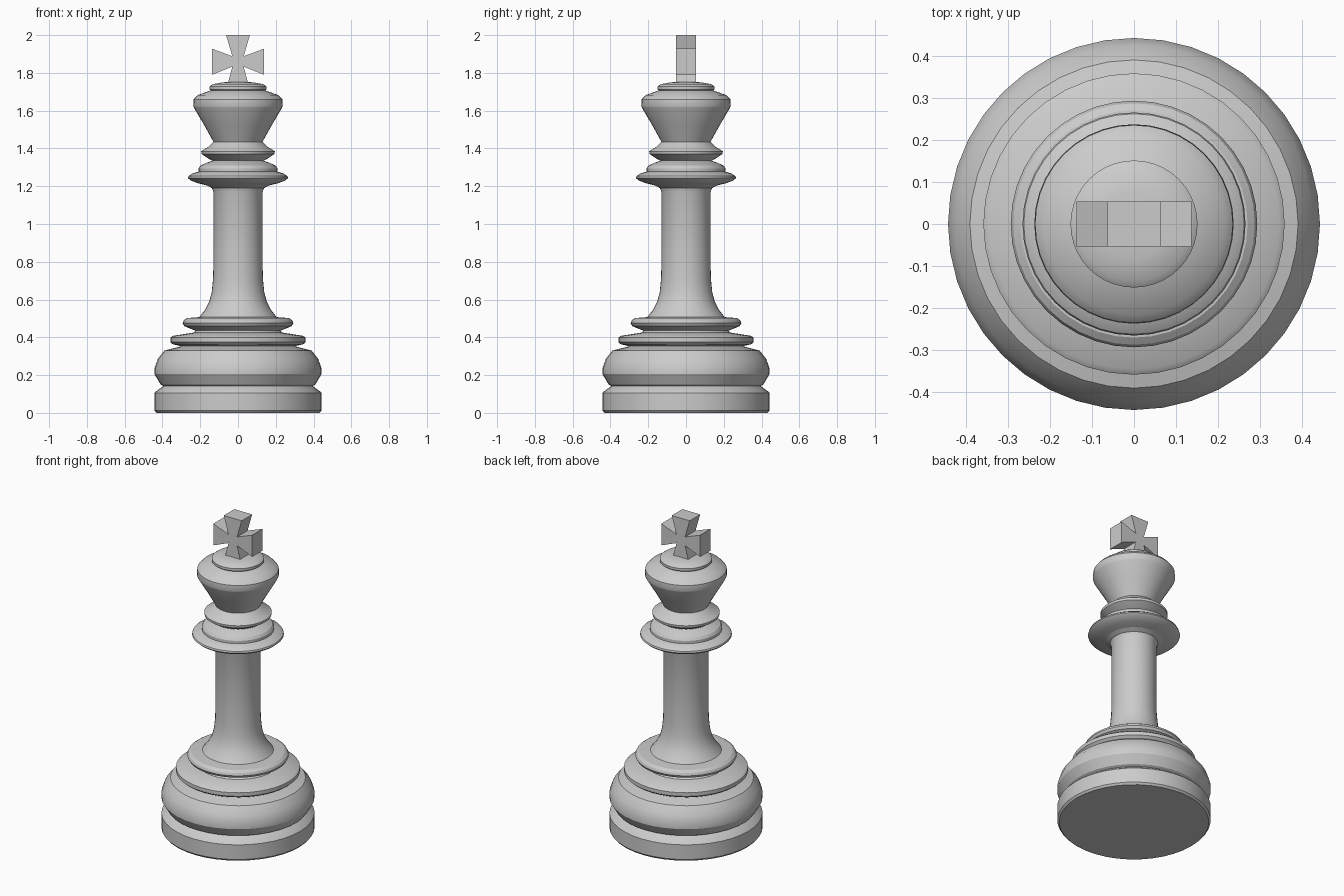
import bpy, bmesh
from math import cos, sin, tau, radians

SIDES = 40


def finish(name, bm):
    mesh = bpy.data.meshes.new(name)
    bm.to_mesh(mesh)
    bm.free()
    obj = bpy.data.objects.new(name, mesh)
    bpy.context.collection.objects.link(obj)
    return obj


def lathe(name, profile):
    """Turn a bottom-to-top list of (radius, height) around the z axis."""
    bm = bmesh.new()
    rings = [[bm.verts.new((r * cos(tau * i / SIDES), r * sin(tau * i / SIDES), z))
              for i in range(SIDES)] for r, z in profile]
    for low, high in zip(rings, rings[1:]):
        for i in range(SIDES):
            j = (i + 1) % SIDES
            bm.faces.new((low[i], low[j], high[j], high[i]))
    bmesh.ops.remove_doubles(bm, verts=bm.verts, dist=1e-5)
    obj = finish(name, bm)
    bpy.ops.object.select_all(action='DESELECT')
    obj.select_set(True)
    bpy.context.view_layer.objects.active = obj
    bpy.ops.object.shade_smooth_by_angle(angle=radians(30))
    return obj


# Foot disc and the rounded cushion above it
lathe("foot", [(0, 0), (0.432, 0), (0.442, 0.012), (0.442, 0.105),
               (0.437, 0.112), (0.395, 0.142)])
lathe("cushion", [(0.395, 0.142), (0.41, 0.15), (0.442, 0.205), (0.442, 0.237),
                  (0.425, 0.285), (0.39, 0.33), (0.30, 0.353)])

# Two stacked rings
lathe("lower_ring", [(0.30, 0.353), (0.345, 0.363), (0.358, 0.375), (0.358, 0.398),
                     (0.345, 0.408), (0.235, 0.425)])
lathe("upper_ring", [(0.235, 0.425), (0.225, 0.435), (0.255, 0.447), (0.285, 0.46),
                     (0.293, 0.475), (0.287, 0.49), (0.27, 0.502), (0.205, 0.507)])

# Flared shaft
lathe("shaft", [(0.205, 0.507), (0.175, 0.545), (0.152, 0.59), (0.139, 0.64),
                (0.132, 0.71), (0.13, 0.80), (0.13, 1.17), (0.138, 1.19),
                (0.165, 1.204)])

# Collar: wide flange, thin ring, pinched disc
lathe("collar_flange", [(0.165, 1.204), (0.21, 1.215), (0.25, 1.23), (0.265, 1.243),
                        (0.262, 1.253), (0.24, 1.268), (0.208, 1.277)])
lathe("collar_ring", [(0.208, 1.277), (0.208, 1.295), (0.198, 1.31),
                      (0.165, 1.325), (0.135, 1.335)])
lathe("collar_disc", [(0.135, 1.335), (0.155, 1.345), (0.193, 1.37),
                      (0.195, 1.385), (0.155, 1.41), (0.13, 1.435)])

# Flared head with a low cap
lathe("head", [(0.13, 1.435), (0.18, 1.525), (0.233, 1.615), (0.237, 1.625),
               (0.235, 1.66), (0.215, 1.682), (0.145, 1.707)])
lathe("cap", [(0.145, 1.707), (0.151, 1.713), (0.151, 1.728), (0.135, 1.74),
              (0.08, 1.75), (0, 1.754)])

# Flared-arm cross: outline of the right half, mirrored for the left
half = [(0.055, 1.74), (0.03, 1.833), (0.137, 1.79), (0.137, 1.928),
        (0.03, 1.888), (0.063, 2.0)]
outline = half + [(-x, z) for x, z in reversed(half)]
bm = bmesh.new()
face = bm.faces.new([bm.verts.new((x, -0.053, z)) for x, z in outline])
ext = bmesh.ops.extrude_face_region(bm, geom=[face], use_keep_orig=True)
bmesh.ops.translate(bm, vec=(0, 0.106, 0),
                    verts=[v for v in ext["geom"] if isinstance(v, bmesh.types.BMVert)])
bmesh.ops.recalc_face_normals(bm, faces=bm.faces)
finish("top_cross", bm)
